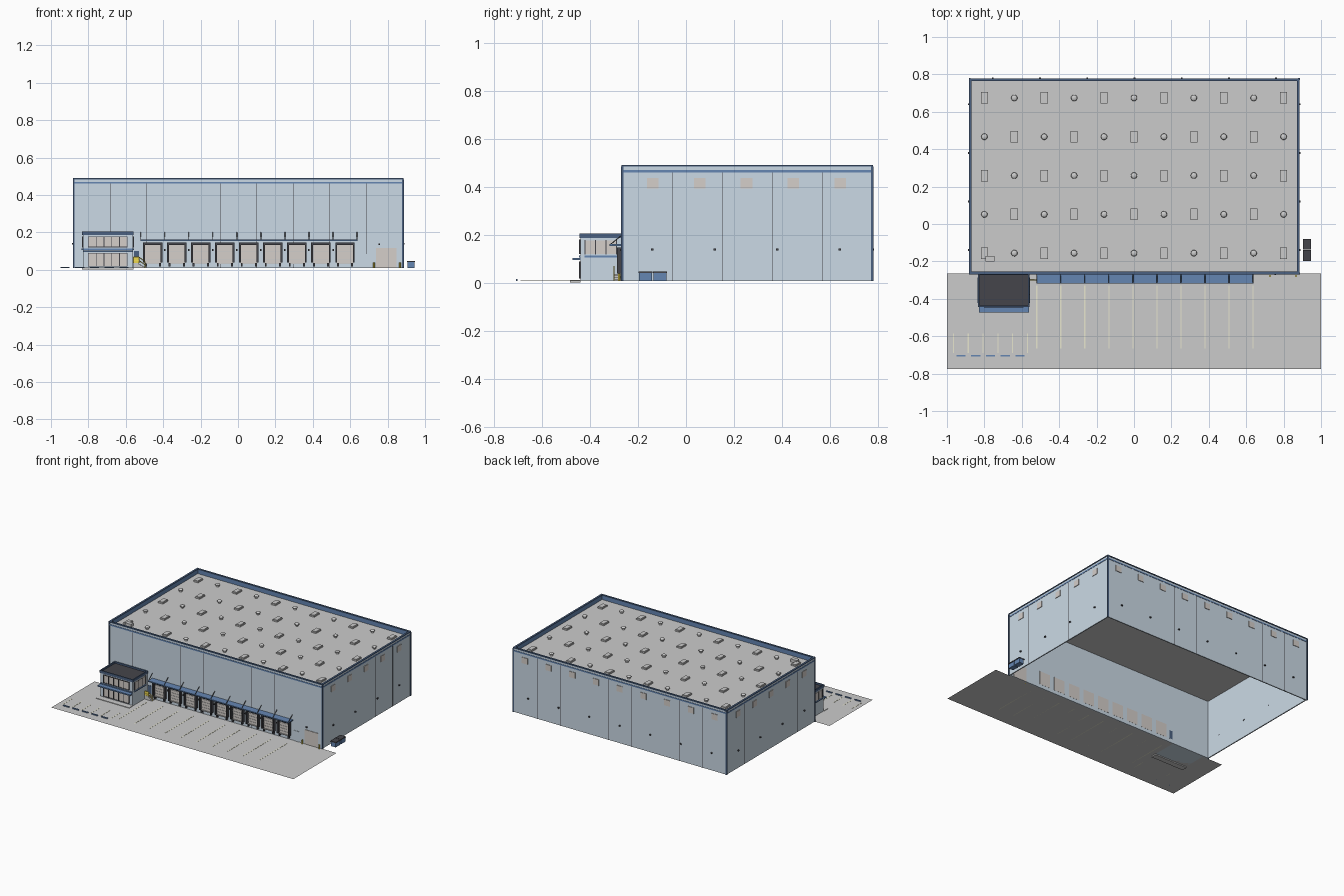
import bpy, bmesh, math
from mathutils import Matrix, Vector

if "Cube" in bpy.data.objects:
    bpy.data.objects.remove(bpy.data.objects["Cube"])


def mat(name, c):
    m = bpy.data.materials.new(name)
    m.diffuse_color = (*c, 1)
    m.use_nodes = True
    m.node_tree.nodes["Principled BSDF"].inputs["Base Color"].default_value = m.diffuse_color
    return m


WALL = mat("pale_blue", (0.60, 0.70, 0.79))
BLUE = mat("blue", (0.13, 0.24, 0.45))
NAVY = mat("navy", (0.07, 0.12, 0.22))
DARK = mat("dark", (0.06, 0.06, 0.07))
YELLOW = mat("yellow", (0.85, 0.68, 0.08))
CREAM = mat("cream", (0.80, 0.79, 0.62))
BEIGE = mat("warm_grey", (0.66, 0.62, 0.59))


def finish(name, bm, m=None, smooth=False):
    me = bpy.data.meshes.new(name)
    bm.to_mesh(me)
    bm.free()
    ob = bpy.data.objects.new(name, me)
    bpy.context.collection.objects.link(ob)
    if m:
        me.materials.append(m)
    if smooth:
        bpy.context.view_layer.objects.active = ob
        ob.select_set(True)
        bpy.ops.object.shade_smooth_by_angle()
        ob.select_set(False)
    return ob


def boxes(name, items, m=None):
    """Each item is (x0, x1, y0, y1, z0, z1)."""
    bm = bmesh.new()
    for x0, x1, y0, y1, z0, z1 in items:
        t = Matrix.Translation(((x0 + x1) / 2, (y0 + y1) / 2, (z0 + z1) / 2))
        bmesh.ops.create_cube(bm, size=1, matrix=t @ Matrix.Diagonal((x1 - x0, y1 - y0, z1 - z0, 1)))
    return finish(name, bm, m)


def ring(x0, x1, y0, y1, z0, z1, t):
    return [(x0, x1, y0, y0 + t, z0, z1), (x0, x1, y1 - t, y1, z0, z1),
            (x0, x0 + t, y0 + t, y1 - t, z0, z1), (x1 - t, x1, y0 + t, y1 - t, z0, z1)]


def rods(name, segs, r, m=None, n=8):
    bm = bmesh.new()
    for a, b in segs:
        a, b = Vector(a), Vector(b)
        rot = (b - a).to_track_quat('Z', 'Y').to_matrix().to_4x4()
        bmesh.ops.create_cone(bm, cap_ends=True, segments=n, radius1=r, radius2=r,
                              depth=(b - a).length, matrix=Matrix.Translation((a + b) / 2) @ rot)
    return finish(name, bm, m, True)


X0, X1, Y0, Y1, Z0, H = -0.878, 0.882, -0.265, 0.775, 0.008, 0.49
ROOF = 0.455

# Yard slab (thin sheet) with markings
bm = bmesh.new()
bmesh.ops.create_grid(bm, x_segments=1, y_segments=1, size=0.5,
                      matrix=Matrix.Translation((0, -0.52, Z0)) @ Matrix.Diagonal((2, 0.51, 1, 1)))
finish("yard", bm)
doors = [-0.456 + 0.1285 * i for i in range(9)]
lanes = [-0.52 + 0.1285 * i for i in range(10)]
bays = [-0.965 + 0.079 * i for i in range(6)]
boxes("lane_lines", [(x - .003, x + .003, -.665, -.33, Z0, Z0 + .001) for x in lanes], CREAM)
boxes("bay_lines", [(x - .003, x + .003, -.69, -.585, Z0, Z0 + .001) for x in bays], CREAM)
boxes("wheel_stops", [(x + .015, x + .064, -.709, -.701, Z0, .015) for x in bays[:5]], BLUE)

# Main hall: hollow, no floor
boxes("hall_walls", ring(X0, X1, Y0, Y1, Z0, H - .006, .008), WALL)
boxes("hall_roof", [(X0 + .008, X1 - .008, Y0 + .008, Y1 - .008, ROOF - .005, ROOF)])
boxes("parapet_cap", ring(X0 - .004, X1 + .004, Y0 - .004, Y1 + .004, H - .007, H, .014), NAVY)
boxes("parapet_lining", ring(X0 + .008, X1 - .008, Y0 + .008, Y1 - .008, ROOF, H - .006, .002), BLUE)
boxes("wall_stripe", ring(X0 - .002, X1 + .002, Y0 - .002, Y1 + .002, .460, .470, .003), BLUE)
boxes("corner_trims", [(x - .005, x + .005, y - .005, y + .005, Z0, H - .007)
                       for x in (X0, X1) for y in (Y0, Y1)], NAVY)
seams = []
for i in range(1, 9):
    x = X0 + (X1 - X0) * i / 9
    seams += [(x - .001, x + .001, y - .001, y + .001, Z0, .46) for y in (Y0, Y1)]
for i in range(1, 5):
    y = Y0 + (Y1 - Y0) * i / 5
    seams += [(x - .001, x + .001, y - .001, y + .001, Z0, .46) for x in (X0, X1)]
boxes("panel_seams", seams, DARK)

# High louvre vents and wall lights on sides and back
vents, lights = [], []
for i in range(5):
    y = -.138 + .195 * i
    vents += [(x - .004, x + .004, y - .024, y + .024, .392, .436) for x in (X0, X1)]
for i in range(9):
    x = -.78 + .196 * i
    vents.append((x - .024, x + .024, Y1 - .004, Y1 + .004, .392, .436))
for i in range(4):
    y = -.14 + .26 * i
    lights += [(x - .009, x + .009, y - .005, y + .005, .135, .143) for x in (X0, X1)]
for i in range(7):
    x = -.755 + .2525 * i
    lights.append((x - .005, x + .005, Y1 - .002, Y1 + .009, .135, .143))
lights += [(x - .004, x + .004, Y0 - .009, Y0, .1, .11) for x in lanes[1:9]]
lights.append((.750, .760, Y0 - .009, Y0, .132, .14))
boxes("wall_vents", vents, BEIGE)
boxes("wall_lights", lights, DARK)

# Roof: alternating skylights and round ventilators
curbs, panes, spots = [], [], []
for j in range(5):
    for i in range(11):
        x, y = -.8 + .16 * i, .674 - .2075 * j
        if (i + j) % 2 == 0:
            curbs.append((x - .019, x + .019, y - .031, y + .031, ROOF, ROOF + .009))
            panes.append((x - .016, x + .016, y - .028, y + .028, ROOF + .009, ROOF + .013))
        else:
            spots.append((x, y))
boxes("skylight_curbs", curbs)
boxes("skylight_panes", panes)
boxes("roof_hatch", [(-.795, -.745, -.2, -.17, ROOF, ROOF + .022)])
rods("ventilator_necks", [((x, y, ROOF), (x, y, ROOF + .012)) for x, y in spots], .011, None, 16)
bm = bmesh.new()
for x, y in spots:
    bmesh.ops.create_uvsphere(bm, u_segments=16, v_segments=8, radius=.017,
                              matrix=Matrix.Translation((x, y, ROOF + .014)) @ Matrix.Diagonal((1, 1, .5, 1)))
finish("ventilator_caps", bm, None, True)

# Loading docks: doors, shelters, bumpers
boxes("dock_doors", [(x - .046, x + .046, Y0 - .003, Y0 + .009, .035, .136) for x in doors], BEIGE)
boxes("door_ribs", [(x - .044, x + .044, Y0 - .005, Y0 - .002, z, z + .002)
                    for x in doors for z in (.055, .075, .095, .115)])
shelter, bumper = [], []
for x in doors:
    shelter += [(x + s * .047 - .005, x + s * .047 + .005, Y0 - .022, Y0, .038, .146) for s in (-1, 1)]
    shelter.append((x - .042, x + .042, Y0 - .022, Y0, .132, .146))
    bumper += [(x + s * .038 - .005, x + s * .038 + .005, Y0 - .014, Y0, .018, .035) for s in (-1, 1)]
boxes("dock_shelters", shelter, DARK)
boxes("dock_bumpers", bumper, DARK)
boxes("dock_sills", [(x - .045, x + .045, Y0 - .008, Y0, .031, .037) for x in doors])

# Dock canopy with tie rods
boxes("dock_canopy", [(-.522, .64, -.318, Y0, .153, .161)], BLUE)
rods("canopy_ties", [((x, -.315, .159), (x, Y0, .2)) for x in lanes], .002, DARK)

# Office block
OX0, OX1, OY = -.83, -.562, -.44
boxes("office_walls", [(OX0, OX1, OY, Y0, Z0, .19)], WALL)
boxes("office_roof", [(OX0 + .005, OX1 - .005, OY + .005, Y0, .189, .193)], DARK)
boxes("office_parapet", ring(OX0 - .003, OX1 + .003, OY - .003, Y0 + .001, .186, .205, .008), NAVY)
boxes("office_windows", [(-.80, -.592, OY - .003, OY, .122, .176), (-.80, -.592, OY - .003, OY, .02, .086)]
      + [(x - .003, x + .003, -.42, -.29, .12, .176) for x in (OX0, OX1)], BEIGE)
frames = []
for i in range(6):
    x = -.80 + .0416 * i
    frames += [(x - .002, x + .002, OY - .006, OY, a, b) for a, b in ((.12, .178), (.018, .088))]
for i in range(4):
    y = -.42 + .0433 * i
    frames += [(s - .005, s + .005, y - .002, y + .002, .118, .178) for s in (OX0, OX1)]
frames += [(-.802, -.59, OY - .006, OY, z, z + .003) for z in (.12, .176, .018, .086)]
boxes("window_frames", frames, DARK)
boxes("window_sills", [(s - .006, s + .006, -.423, -.287, .106, .113) for s in (OX0, OX1)], BLUE)
boxes("office_canopy", [(OX0, OX1, -.472, OY, .094, .103)], BLUE)
boxes("canopy_fascia", [(OX0, OX1, OY - .005, OY, .106, .114)], BLUE)
boxes("entrance_step", [(-.835, -.56, -.483, OY, 0, .012)])

# Dock stairs with railing and personnel door
boxes("dock_stairs", [(-.56 , -.532 + .011 * k, -.302, Y0, Z0 if k == 3 else .035 - .007 * (k + 1), .037 - .007 * k)
                      for k in range(4)])
boxes("side_door", [(-.556, -.528, Y0 - .003, Y0 + .009, .037, .1)], NAVY)
rail = []
yr = -.3
for z in (.05, .068):
    rail += [((-.558, yr, z), (-.53, yr, z)), ((-.53, yr, z), (-.497, yr, z - .024))]
rail += [((x, yr, b), (x, yr, t)) for x, b, t in ((-.558, .035, .068), (-.53, .035, .068), (-.497, .01, .044))]
rods("stair_railing", rail, .0022, YELLOW)
boxes("railing_panel", [(-.558, -.53, yr - .001, yr + .001, .037, .066)], YELLOW)

# Drive-in door with bollards, and personnel door
boxes("drive_in_door", [(.737, .848, Y0 - .004, Y0 + .009, Z0, .115)], BEIGE)
boxes("personnel_door", [(.65, .69, Y0 - .003, Y0 + .009, Z0, .085)], WALL)
rods("bollards", [((x, -.278, Z0), (x, -.278, .038)) for x in (.727, .866)], .005, YELLOW, 12)

# Waste bins beside the right wall
bins = [(-.195, -.142), (-.135, -.082)]
boxes("waste_bins", [(.906, .944, a, b, Z0, .04) for a, b in bins], BLUE)
boxes("bin_lids", [(.903, .947, a - .002, b + .002, .04, .047) for a, b in bins], DARK)
